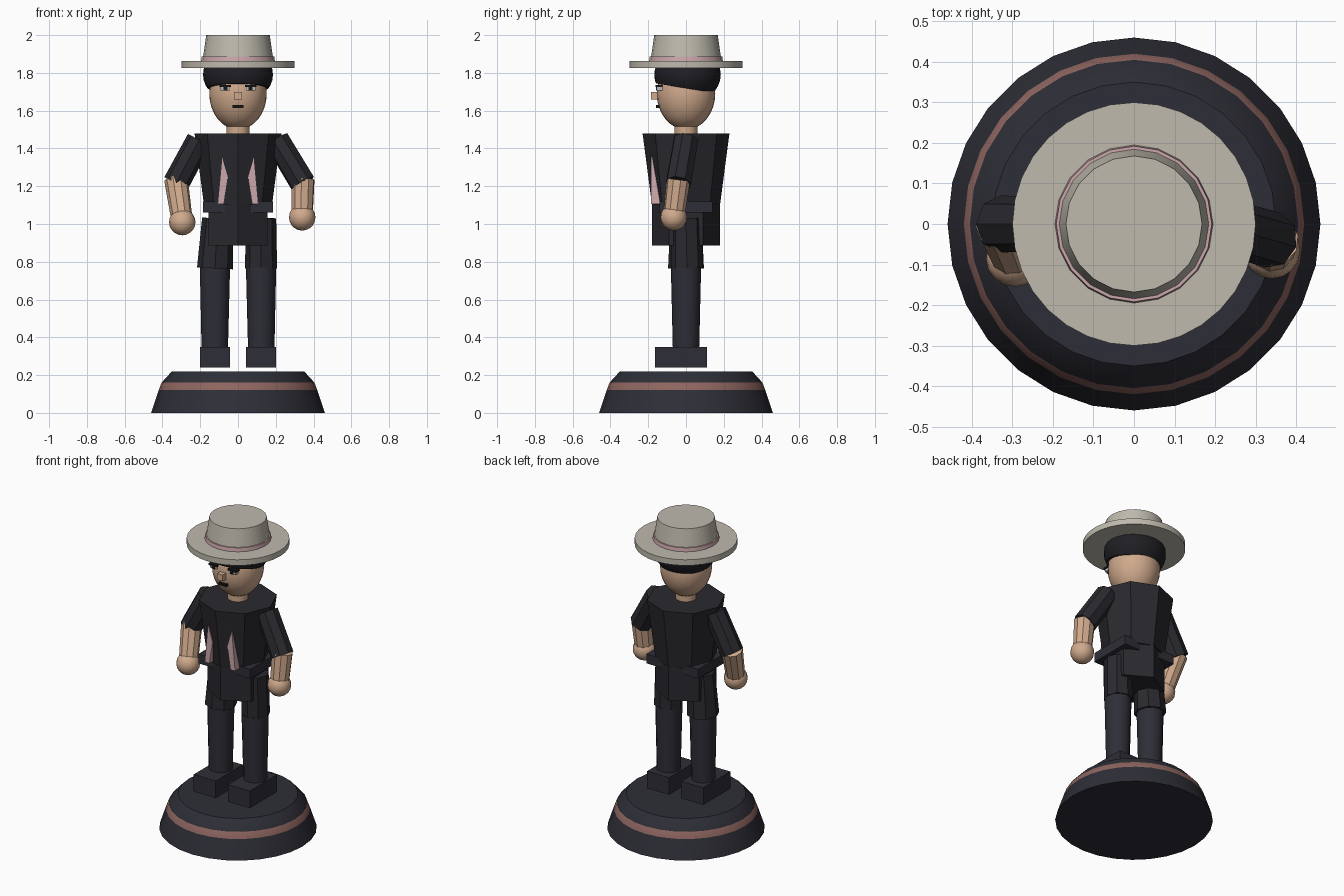
import bpy, bmesh, math
from mathutils import Vector, Matrix

if "Cube" in bpy.data.objects:
    bpy.data.objects.remove(bpy.data.objects["Cube"])


def mat(name, r, g, b):
    m = bpy.data.materials.new(name)
    m.diffuse_color = (r, g, b, 1)
    m.use_nodes = True
    m.node_tree.nodes["Principled BSDF"].inputs["Base Color"].default_value = m.diffuse_color
    return m


CLOTH = mat("dark cloth", 0.022, 0.022, 0.028)
NAVY = mat("dark navy", 0.027, 0.027, 0.038)
HAIR = mat("black hair", 0.014, 0.014, 0.018)
SKIN = mat("skin", 0.63, 0.40, 0.265)
STRAW = mat("pale hat", 0.52, 0.49, 0.42)
PINK = mat("dusty pink", 0.60, 0.39, 0.41)
STRIPE = mat("rose brown", 0.27, 0.13, 0.115)
WHITE = mat("eye grey", 0.50, 0.50, 0.50)
BLACK = mat("black", 0.008, 0.008, 0.008)


def finish(name, bm, mats, smooth=True):
    bmesh.ops.recalc_face_normals(bm, faces=bm.faces)
    me = bpy.data.meshes.new(name)
    bm.to_mesh(me)
    bm.free()
    ob = bpy.data.objects.new(name, me)
    bpy.context.collection.objects.link(ob)
    for m in mats:
        me.materials.append(m)
    if smooth:
        bpy.ops.object.select_all(action='DESELECT')
        ob.select_set(True)
        bpy.context.view_layer.objects.active = ob
        bpy.ops.object.shade_smooth_by_angle(angle=math.radians(30))
    return ob


def lathe(name, profile, n, mats, bands=None, turn=0.0, smooth=True):
    """Stack of rings (radius, z) closed at both ends; bands = material per ring gap."""
    bm = bmesh.new()
    rings = [[bm.verts.new((r * math.cos(turn + math.tau * i / n),
                            r * math.sin(turn + math.tau * i / n), z))
              for i in range(n)] for r, z in profile]
    for k in range(len(rings) - 1):
        a, b = rings[k], rings[k + 1]
        for i in range(n):
            j = (i + 1) % n
            f = bm.faces.new((a[i], a[j], b[j], b[i]))
            f.material_index = bands[k] if bands else 0
    bm.faces.new(rings[0])
    bm.faces.new(rings[-1])
    return finish(name, bm, mats, smooth)


def limb(name, p, q, r1, r2, n, m):
    """Tapered cylinder from p to q."""
    p, q = Vector(p), Vector(q)
    d = q - p
    bm = bmesh.new()
    bmesh.ops.create_cone(bm, cap_ends=True, segments=n, radius1=r1, radius2=r2, depth=d.length)
    rot = d.to_track_quat('Z', 'Y').to_matrix().to_4x4()
    bm.transform(Matrix.Translation((p + q) / 2) @ rot)
    return finish(name, bm, [m])


def box(name, lo, hi, m):
    lo, hi = Vector(lo), Vector(hi)
    bm = bmesh.new()
    bmesh.ops.create_cube(bm, size=1)
    bm.transform(Matrix.Translation((lo + hi) / 2) @ Matrix.Diagonal((*(hi - lo), 1)))
    return finish(name, bm, [m], False)


def ball(name, c, size, m, cut=None, seg=24):
    """Ellipsoid, optionally keeping only the part above a plane (point, normal)."""
    bm = bmesh.new()
    bmesh.ops.create_uvsphere(bm, u_segments=seg, v_segments=seg * 2 // 3, radius=1)
    bm.transform(Matrix.Translation(c) @ Matrix.Diagonal((*size, 1)))
    if cut:
        geom = bm.verts[:] + bm.edges[:] + bm.faces[:]
        res = bmesh.ops.bisect_plane(bm, geom=geom, plane_co=cut[0], plane_no=cut[1], clear_inner=True)
        edges = [e for e in res['geom_cut'] if isinstance(e, bmesh.types.BMEdge)]
        bmesh.ops.contextual_create(bm, geom=edges)
    return finish(name, bm, [m])


# Round plinth with a coloured stripe
lathe("plinth", [(0.46, 0), (0.42, 0.12), (0.405, 0.16), (0.35, 0.22)], 28,
      [NAVY, STRIPE], [0, 1, 0])

# Shoes and legs
for s, side in ((-1, "left"), (1, "right")):
    xs = sorted((s * 0.043, s * 0.2))
    box(side + "_shoe", (xs[0], -0.165, 0.24), (xs[1], 0.11, 0.35), NAVY)
    limb(side + "_shin", (s * 0.123, 0, 0.345), (s * 0.122, 0, 0.77), 0.07, 0.08, 12, NAVY)
limb("left_thigh", (-0.122, 0, 0.765), (-0.108, 0, 1.03), 0.095, 0.082, 8, CLOTH)
limb("right_thigh", (0.122, 0.005, 0.765), (0.122, 0, 1.03), 0.085, 0.08, 8, CLOTH)

# Hips, belt and jacket
lathe("hips", [(0.18, 0.885), (0.18, 1.11)], 6, [CLOTH], turn=math.pi / 2, smooth=False)
box("belt", (-0.185, -0.14, 1.06), (0.185, 0.14, 1.12), NAVY)
lathe("jacket", [(0.18, 1.1), (0.23, 1.48)], 8, [CLOTH], smooth=False)

# Pink lapels, mirrored
for s, side in ((-1, "left"), (1, "right")):
    bm = bmesh.new()
    shape = [(0.085, 1.355), (0.053, 1.245), (0.075, 1.105), (0.108, 1.105)]
    f = bm.faces.new([bm.verts.new((s * x, -0.184, z)) for x, z in shape])
    ext = bmesh.ops.extrude_face_region(bm, geom=[f])
    moved = [v for v in ext['geom'] if isinstance(v, bmesh.types.BMVert)]
    bmesh.ops.translate(bm, verts=moved, vec=(0, 0.05, 0))
    finish(side + "_lapel", bm, [PINK], False)

# Arms: shoulder, elbow, hand
for side, sh, el, ha in (
        ("left", (-0.205, 0, 1.445), (-0.328, 0, 1.215), (-0.295, -0.085, 1.01)),
        ("right", (0.205, 0, 1.445), (0.343, -0.04, 1.215), (0.34, -0.065, 1.035))):
    limb(side + "_sleeve", sh, el, 0.068, 0.07, 8, CLOTH)
    limb(side + "_forearm", (el[0], el[1], el[2] + 0.02), ha, 0.063, 0.056, 10, SKIN)
    ball(side + "_hand", ha, (0.07, 0.07, 0.07), SKIN, seg=16)

# Neck, head and hair
limb("neck", (0, 0, 1.47), (0, 0, 1.55), 0.062, 0.062, 14, SKIN)
ball("head", (0, 0, 1.69), (0.152, 0.155, 0.19), SKIN)
ball("hair", (0, 0.008, 1.79), (0.185, 0.176, 0.15), HAIR,
     cut=((0, -0.165, 1.745), (0, 0.16, 1)))

# Face
box("nose", (-0.02, -0.185, 1.66), (0.02, -0.13, 1.70), SKIN)
box("mouth", (-0.028, -0.16, 1.615), (0.028, -0.13, 1.63), BLACK)
for s, side in ((-1, "left"), (1, "right")):
    def plate(name, a, b, y, z0, z1, m):
        x = sorted((s * a, s * b))
        box(side + name, (x[0], y, z0), (x[1], -0.125, z1), m)
    plate("_eye", 0.042, 0.092, -0.155, 1.708, 1.725, WHITE)
    plate("_pupil", 0.055, 0.077, -0.158, 1.706, 1.726, BLACK)
    plate("_brow", 0.038, 0.097, -0.161, 1.725, 1.737, BLACK)

# Hat: brim, ribbon and crown
lathe("hat_brim", [(0.30, 1.825), (0.30, 1.862)], 32, [STRAW])
lathe("hat_crown", [(0.19, 1.85), (0.168, 2.0)], 20, [STRAW])
lathe("hat_ribbon", [(0.195, 1.864), (0.192, 1.888)], 20, [PINK])
